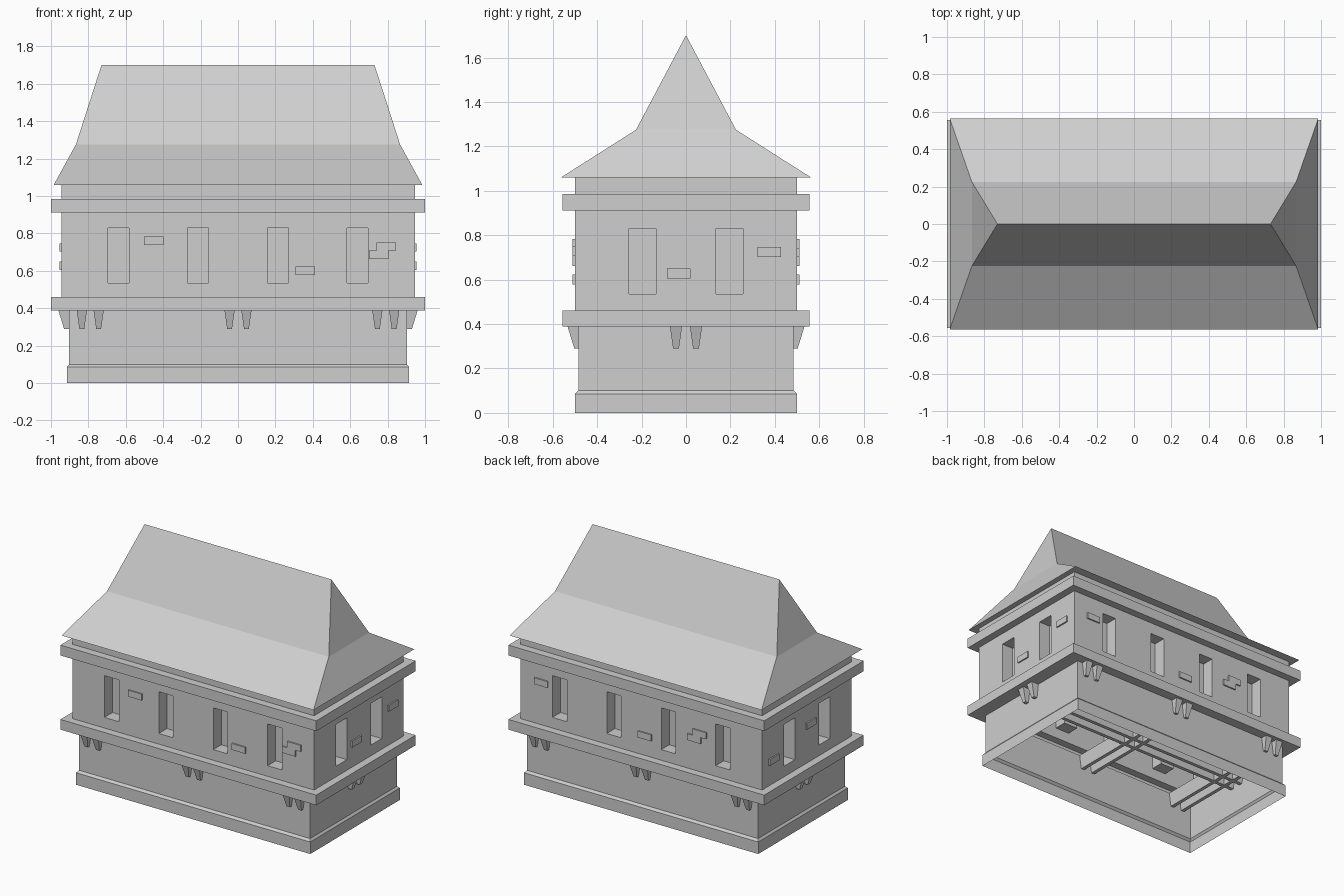
import bpy
import bmesh
from mathutils import Vector

cube = bpy.data.objects.get("Cube")
if cube:
    bpy.data.objects.remove(cube, do_unlink=True)

stone = bpy.data.materials.new("pale_grey")
stone.use_nodes = True
stone.diffuse_color = (0.62, 0.62, 0.62, 1)
stone.node_tree.nodes["Principled BSDF"].inputs["Base Color"].default_value = (0.62, 0.62, 0.62, 1)

WALL_X, WALL_Y = 0.945, 0.5
SILL, HEAD, RECESS = 0.535, 0.83, 0.09


def finish(bm, name):
    mesh = bpy.data.meshes.new(name)
    bm.to_mesh(mesh)
    bm.free()
    mesh.materials.append(stone)
    obj = bpy.data.objects.new(name, mesh)
    bpy.context.collection.objects.link(obj)
    return obj


def loft(bm, rings):
    """Skin rectangular rings (half x, half y, z) with outward quads."""
    loops = [[bm.verts.new((sx * x, sy * y, z))
              for sx, sy in ((-1, -1), (1, -1), (1, 1), (-1, 1))] for x, y, z in rings]
    for low, high in zip(loops, loops[1:]):
        for i in range(4):
            j = (i + 1) % 4
            bm.faces.new((low[i], low[j], high[j], high[i]))
    return loops


# Hollow, open-bottomed walls with a plinth and two projecting bands
bm = bmesh.new()
loft(bm, [(0.915, 0.5, 0), (0.915, 0.5, 0.085), (0.903, 0.485, 0.1),
          (0.903, 0.485, 0.388), (1, 0.555, 0.388), (1, 0.555, 0.46),
          (WALL_X, WALL_Y, 0.46), (WALL_X, WALL_Y, 0.912),
          (1, 0.555, 0.912), (1, 0.555, 0.985),
          (WALL_X, WALL_Y, 0.985), (WALL_X, WALL_Y, 1.06)])
bm.normal_update()


def cut_windows(axis, sign, centers, half):
    """Slice one upper wall around its windows and push the panes in."""
    def on_wall(f):
        c = f.calc_center_median()
        return f.normal[axis] * sign > 0.9 and 0.46 < c.z < 0.912

    cuts = [(axis, c + s * half) for c in centers for s in (-1, 1)]
    for ax, pos in cuts + [(2, SILL), (2, HEAD)]:
        faces = [f for f in bm.faces if on_wall(f)]
        edges = {e for f in faces for e in f.edges}
        verts = {v for f in faces for v in f.verts}
        along = ax if ax == 2 else 1 - axis
        co, no = Vector((0, 0, 0)), Vector((0, 0, 0))
        co[along], no[along] = pos, 1
        bmesh.ops.bisect_plane(bm, geom=faces + list(edges) + list(verts),
                               plane_co=co, plane_no=no, dist=0.0001)
    panes = []
    for f in bm.faces:
        c = f.calc_center_median()
        if on_wall(f) and SILL < c.z < HEAD and any(abs(c[1 - axis] - w) < half for w in centers):
            panes.append(f)
    bmesh.ops.inset_individual(bm, faces=panes, thickness=0, depth=-RECESS)
    bm.normal_update()


for side in (-1, 1):
    cut_windows(1, side, (-0.638, -0.213, 0.213, 0.638), 0.056)
    cut_windows(0, side, (-0.195, 0.195), 0.061)
finish(bm, "walls")

# Flared hip roof with its eave soffit
bm = bmesh.new()
loft(bm, [(WALL_X, WALL_Y, 1.06), (0.985, 0.563, 1.06),
          (0.867, 0.225, 1.275), (0.73, 0, 1.7)])
bmesh.ops.remove_doubles(bm, verts=bm.verts, dist=0.0001)
finish(bm, "roof")


# Tapered floor beams whose ends show as brackets under the lower band
def beam(name, along_x, offset, reach):
    bm = bmesh.new()
    loops = loft(bm, [(reach - 0.03, 0.013, 0.29), (reach, 0.027, 0.388)])
    bm.faces.new(loops[0][::-1])
    bm.faces.new(loops[1])
    obj = finish(bm, name)
    if along_x:
        obj.location.y = offset
    else:
        obj.rotation_euler.z = 1.570796
        obj.location.x = offset


for x in (-0.835, -0.745, -0.045, 0.045, 0.745, 0.835):
    beam("cross_beam", False, x, 0.533)
for y in (-0.045, 0.045):
    beam("long_beam", True, y, 0.96)


# Raised bricks scattered over the upper walls: (position along wall, height)
def bricks(name, axis, sign, places):
    bm = bmesh.new()
    for pos, z in places:
        size = Vector((0.105, 0.105, 0.045))
        size[axis] = 0.02
        at = Vector((pos, pos, z))
        at[axis] = sign * (WALL_Y if axis else WALL_X)
        new = bmesh.ops.create_cube(bm, size=1)["verts"]
        bmesh.ops.scale(bm, vec=size, verts=new)
        bmesh.ops.translate(bm, vec=at, verts=new)
    finish(bm, name)


bricks("front_bricks", 1, -1, ((-0.45, 0.76), (0.36, 0.6), (0.793, 0.73), (0.752, 0.685)))
bricks("back_bricks", 1, 1, ((0.78, 0.76), (-0.03, 0.6), (-0.46, 0.73), (-0.418, 0.685)))
bricks("left_bricks", 0, 1, ((0.375, 0.725), (-0.033, 0.628)))
bricks("right_bricks", 0, -1, ((0.375, 0.628), (-0.04, 0.725)))
